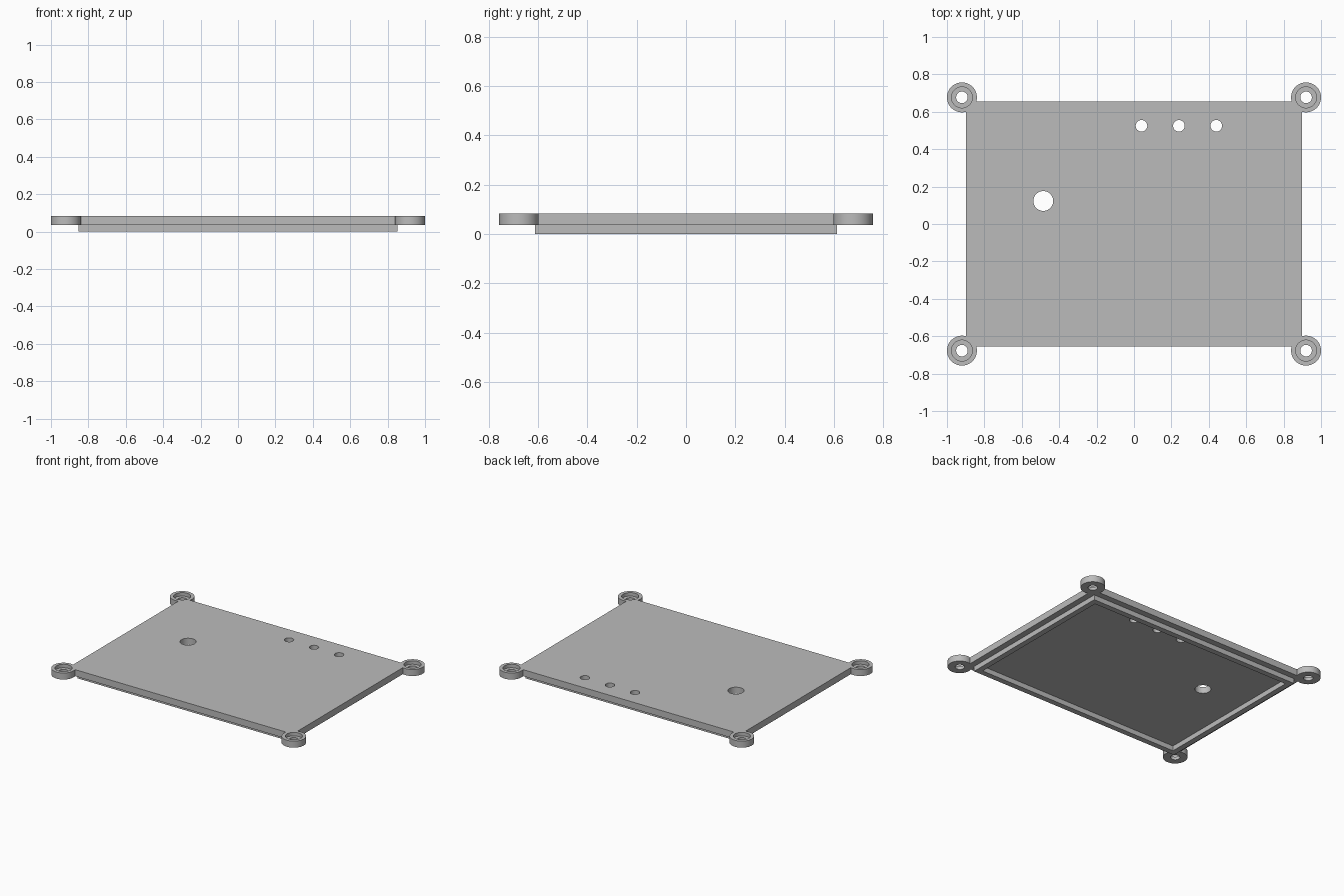
import bpy
import math

if "Cube" in bpy.data.objects:
    bpy.data.objects.remove(bpy.data.objects["Cube"], do_unlink=True)

LEDGE, TOP = 0.036, 0.083        # underside and top of the plate
SEAT = 0.058                     # floor of the screw head recesses
PLATE_X, PLATE_Y = 0.897, 0.656
RIM_X, RIM_Y, RIM_WALL = 0.853, 0.612, 0.04
BOSS_X, BOSS_Y, BOSS_R = 0.92, 0.677, 0.08

grey = bpy.data.materials.new("light grey")
grey.use_nodes = True
colour = (0.5, 0.5, 0.5, 1)
grey.diffuse_color = colour
grey.node_tree.nodes["Principled BSDF"].inputs["Base Color"].default_value = colour


def box(name, half_x, half_y, z0, z1):
    bpy.ops.mesh.primitive_cube_add(size=1, location=(0, 0, (z0 + z1) / 2))
    obj = bpy.context.object
    obj.name = name
    obj.scale = (2 * half_x, 2 * half_y, z1 - z0)
    bpy.ops.object.transform_apply(location=True, rotation=False, scale=True)
    obj.data.materials.append(grey)
    return obj


def cylinder(name, x, y, radius, z0, z1):
    bpy.ops.mesh.primitive_cylinder_add(vertices=48, radius=radius, depth=z1 - z0,
                                        location=(x, y, (z0 + z1) / 2))
    obj = bpy.context.object
    obj.name = name
    obj.data.materials.append(grey)
    return obj


def combine(target, tool, operation):
    mod = target.modifiers.new(operation.lower(), "BOOLEAN")
    mod.operation = operation
    mod.solver = "EXACT"
    mod.object = tool
    bpy.context.view_layer.objects.active = target
    bpy.ops.object.modifier_apply(modifier=mod.name)
    bpy.data.objects.remove(tool, do_unlink=True)


# Flat cover plate with a locating rim underneath
cover = box("cover_plate", PLATE_X, PLATE_Y, LEDGE, TOP)
rim = box("locating_rim", RIM_X, RIM_Y, 0, LEDGE + 0.01)
inner = box("rim_cutter", RIM_X - RIM_WALL, RIM_Y - RIM_WALL, -0.1, 0.2)
combine(rim, inner, "DIFFERENCE")
combine(cover, rim, "UNION")

# Corner screw bosses
corners = [(sx * BOSS_X, sy * BOSS_Y) for sx in (-1, 1) for sy in (-1, 1)]
for x, y in corners:
    combine(cover, cylinder("screw_boss", x, y, BOSS_R, LEDGE, TOP), "UNION")

# Stepped screw holes in the bosses
for x, y in corners:
    combine(cover, cylinder("head_cutter", x, y, 0.056, SEAT, 0.2), "DIFFERENCE")
    combine(cover, cylinder("screw_cutter", x, y, 0.031, -0.1, 0.2), "DIFFERENCE")

# Row of three small holes and one larger hole
for x, y, r in [(0.04, 0.525, 0.031), (0.24, 0.525, 0.031),
                (0.44, 0.525, 0.031), (-0.485, 0.123, 0.053)]:
    combine(cover, cylinder("hole_cutter", x, y, r, -0.1, 0.2), "DIFFERENCE")

# Smooth round walls, keep the rims crisp
bpy.ops.object.select_all(action="DESELECT")
cover.select_set(True)
bpy.context.view_layer.objects.active = cover
bpy.ops.object.shade_smooth_by_angle(angle=math.radians(30))
